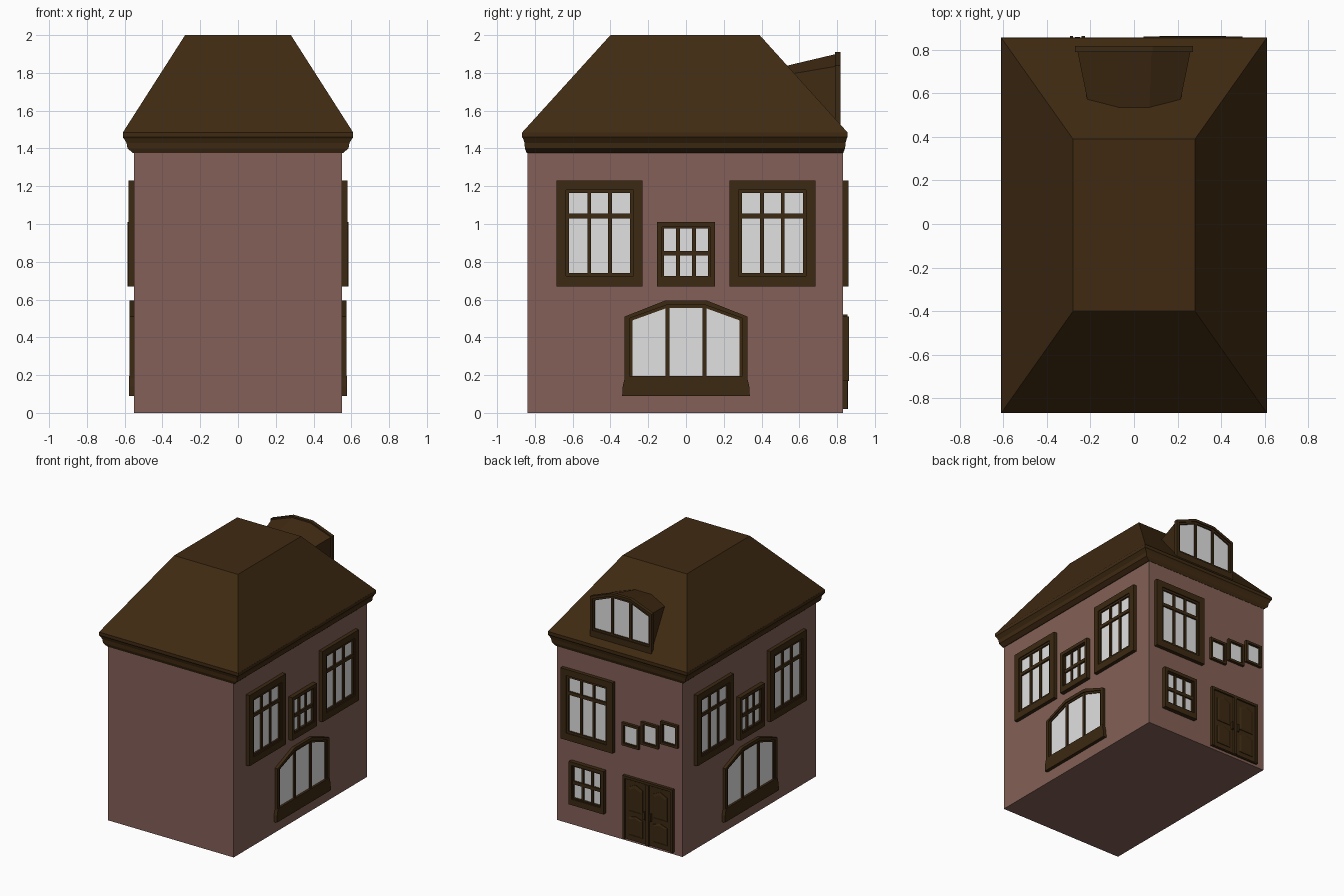
import bpy, bmesh

cube = bpy.data.objects.get("Cube")
if cube:
    bpy.data.objects.remove(cube, do_unlink=True)


def material(name, rgb):
    m = bpy.data.materials.new(name)
    m.use_nodes = True
    m.diffuse_color = (*rgb, 1)
    m.node_tree.nodes["Principled BSDF"].inputs["Base Color"].default_value = (*rgb, 1)
    return m


WALL = material("dusty_rose_plaster", (0.23, 0.118, 0.096))
ROOF = material("dark_brown_roof", (0.05, 0.023, 0.006))
TRIM = material("dark_brown_wood", (0.045, 0.022, 0.006))
GLASS = material("pale_glass", (0.75, 0.75, 0.75))


def loft(name, loops, mat):
    """Closed solid skinned through matching loops of 3D points."""
    bm = bmesh.new()
    rings = [[bm.verts.new(p) for p in loop] for loop in loops]
    for a, b in zip(rings, rings[1:]):
        for i in range(len(a)):
            j = (i + 1) % len(a)
            bm.faces.new((a[i], a[j], b[j], b[i]))
    bm.faces.new(rings[0])
    bm.faces.new(rings[-1])
    bmesh.ops.recalc_face_normals(bm, faces=bm.faces)
    me = bpy.data.meshes.new(name)
    bm.to_mesh(me)
    bm.free()
    me.materials.append(mat)
    ob = bpy.data.objects.new(name, me)
    bpy.context.collection.objects.link(ob)
    return ob


# Wall placements: (across, up, outward) -> world
def left_wall(u, z, d):
    return (0.55 + d, u, z)


def right_wall(u, z, d):
    return (-0.55 - d, u, z)


def back_wall(u, z, d):
    return (u, 0.83 + d, z)


def dormer_wall(u, z, d):
    return (u, 0.79 + d, z)


# Outlines
def rect(u0, u1, z0, z1):
    return [(u0, z0), (u1, z0), (u1, z1), (u0, z1)]


def arch(half, z0, shoulder, half_top, top):
    return [(-half, z0), (half, z0), (half, shoulder),
            (half_top, top), (-half_top, top), (-half, shoulder)]


def relief(name, wall, layers, mat):
    return loft(name, [[wall(u, z, d) for u, z in pts] for pts, d in layers], mat)


def slab(name, wall, pts, d0, d1, mat=TRIM):
    return relief(name, wall, [(pts, d0), (pts, d1)], mat)


def frame(name, wall, outer, mid, inner, depth):
    relief(name + "_frame", wall, [(outer, 0), (outer, depth), (mid, depth),
                                   (mid, depth - 0.008), (inner, depth - 0.008),
                                   (inner, 0.006)], TRIM)
    slab(name + "_glass", wall, inner, 0.005, 0.009, GLASS)


def window(name, wall, u, z0, w, h, border, sill, bars=(), split=None, depth=0.03):
    """Rectangular window with a stepped frame, uprights and a crossbar."""
    def box(b, extra=0):
        return rect(u - w / 2 + b, u + w / 2 - b, z0 + b + extra, z0 + h - b)
    frame(name, wall, box(0), box(border * 0.75, sill), box(border, sill), depth)
    for b in bars:
        slab(name + "_upright", wall, rect(u + b - 0.01, u + b + 0.01,
             z0 + border + sill, z0 + h - border), 0.006, 0.02)
    if split:
        slab(name + "_crossbar", wall, rect(u - w / 2 + border, u + w / 2 - border,
             split - 0.013, split + 0.013), 0.006, 0.022)


def tall_window(name, wall, u):
    window(name, wall, u, 0.67, 0.455, 0.56, 0.066, 0.005, (-0.055, 0.055), 1.043)


def small_window(name, wall, u, z0):
    window(name, wall, u, z0, 0.305, 0.34, 0.035, 0.02, (-0.042, 0.042), z0 + 0.175, 0.034)
    slab(name + "_sill", wall, rect(u - 0.13, u + 0.13, z0 + 0.028, z0 + 0.05), 0.006, 0.03)


# House body
def ring(hx, y0, y1, z):
    return [(-hx, y0, z), (hx, y0, z), (hx, y1, z), (-hx, y1, z)]


loft("house_walls", [ring(0.55, -0.84, 0.83, 0), ring(0.55, -0.84, 0.83, 1.39)], WALL)

# Stepped cornice
loft("cornice", [ring(0.555, -0.843, 0.832, 1.375), ring(0.585, -0.853, 0.842, 1.40),
                 ring(0.59, -0.855, 0.845, 1.43), ring(0.605, -0.863, 0.851, 1.453),
                 ring(0.61, -0.868, 0.856, 1.46), ring(0.61, -0.868, 0.856, 1.485)], ROOF)

# Hipped roof with a flat top
loft("roof", [ring(0.61, -0.868, 0.856, 1.484), ring(0.28, -0.4, 0.39, 2.0)], ROOF)

# Side walls, both alike
for side, wall in (("left", left_wall), ("right", right_wall)):
    for place, u in (("front", -0.457), ("back", 0.457)):
        tall_window(f"{side}_{place}_tall_window", wall, u)
    small_window(f"{side}_small_window", wall, 0, 0.67)
    name = f"{side}_shop_window"
    frame(name, wall, arch(0.325, 0.15, 0.51, 0.11, 0.595),
          arch(0.3, 0.185, 0.5, 0.105, 0.57),
          arch(0.283, 0.195, 0.49, 0.1, 0.556), 0.024)
    for u in (-0.098, 0.098):
        slab(name + "_upright", wall, rect(u - 0.011, u + 0.011, 0.19, 0.56), 0.006, 0.02)
    slab(name + "_sill", wall, [(-0.338, 0.09), (0.338, 0.09), (0.335, 0.14),
         (0.322, 0.195), (-0.322, 0.195), (-0.335, 0.14)], 0, 0.027)

# Back wall windows, with three stepped stair windows
tall_window("back_tall_window", back_wall, 0.27)
small_window("back_small_window", back_wall, 0.27, 0.17)
for i in range(3):
    window(f"stair_window_{i + 1}", back_wall, -0.105 - 0.17 * i, 0.755 + 0.05 * i,
           0.15, 0.18, 0.024, 0, depth=0.022)

# Double door with panels
DOOR_X = -0.26
slab("door_back", back_wall, rect(DOOR_X - 0.22, DOOR_X + 0.22, 0.02, 0.52), 0, 0.012)
slab("door_lintel", back_wall, rect(DOOR_X - 0.22, DOOR_X + 0.22, 0.5, 0.52), 0, 0.024)
slab("door_centre_strip", back_wall, rect(DOOR_X - 0.012, DOOR_X + 0.012, 0.02, 0.5), 0, 0.028)
for s in (-1, 1):
    def span(a, b):
        return sorted((DOOR_X + s * a, DOOR_X + s * b))
    slab("door_jamb", back_wall, rect(*span(0.2, 0.22), 0.02, 0.5), 0, 0.024)
    slab("door_leaf", back_wall, rect(*span(0.015, 0.197), 0.025, 0.495), 0, 0.016)
    for z0, z1, bow in ((0.06, 0.2, 0.02), (0.25, 0.44, 0.03)):
        a, b = span(0.045, 0.17)
        m = (a + b) / 2
        outer = [(a, z0), (b, z0), (b, z1), (m, z1 + bow), (a, z1)]
        inner = [(m + (u - m) * 0.75, z0 + 0.015 + (z - z0) * 0.83) for u, z in outer]
        relief("door_panel", back_wall, [(outer, 0.01), (outer, 0.021), (inner, 0.026)], TRIM)
    slab("door_handle", back_wall, rect(*span(0.02, 0.034), 0.22, 0.28), 0.01, 0.034)

# Dormer, tapering back into the roof
front = arch(0.26, 1.5, 1.835, 0.08, 1.9)
rear = arch(0.2, 1.5, 1.785, 0.07, 1.83)
loft("dormer_body", [[(u, 0.5, z) for u, z in rear], [(u, 0.795, z) for u, z in front]], ROOF)
frame("dormer_window", dormer_wall, arch(0.27, 1.515, 1.84, 0.085, 1.91),
      arch(0.25, 1.575, 1.825, 0.082, 1.89),
      arch(0.237, 1.59, 1.812, 0.08, 1.875), 0.028)
for u in (-0.08, 0.08):
    slab("dormer_upright", dormer_wall, rect(u - 0.01, u + 0.01, 1.585, 1.88), 0.006, 0.02)
